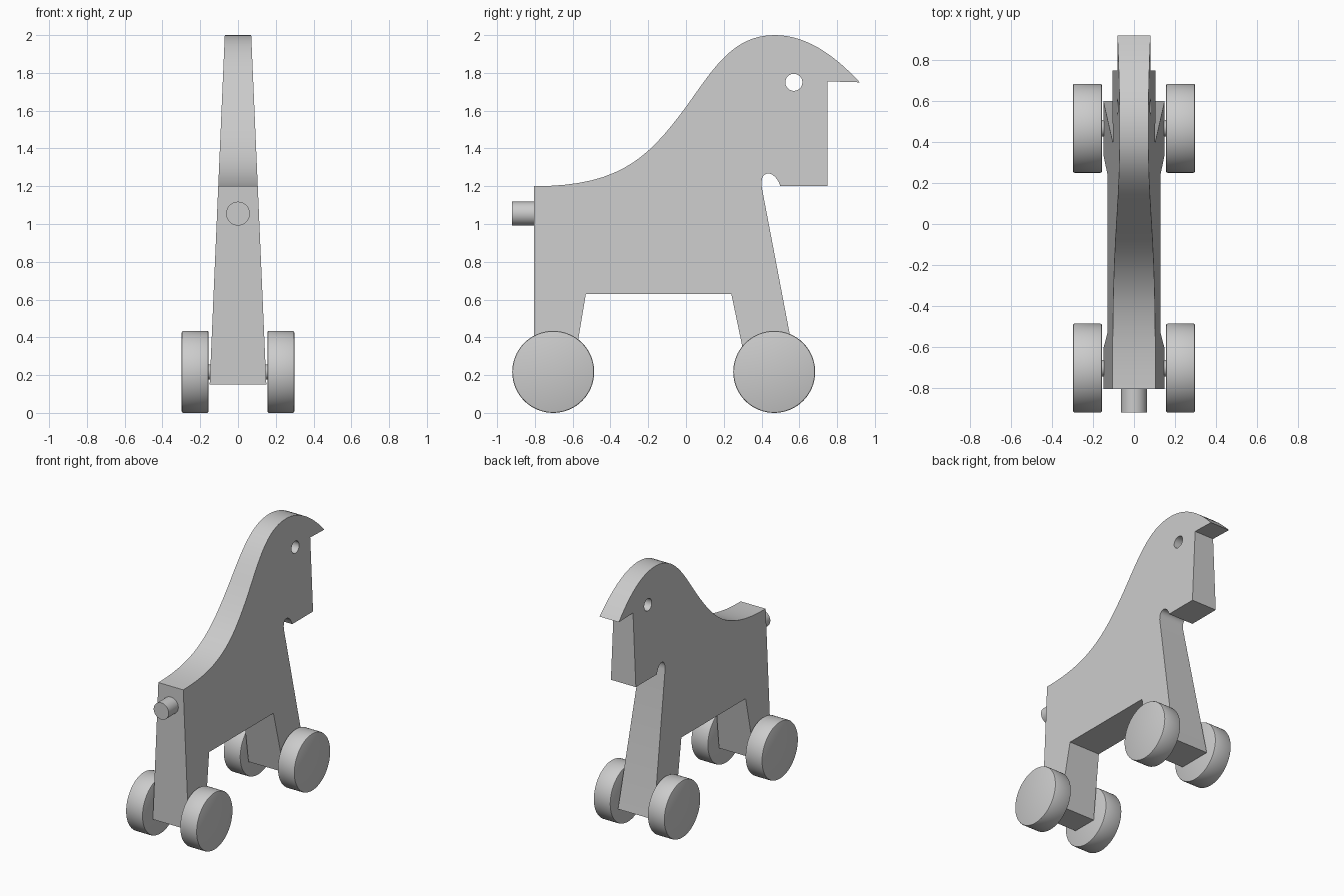
import bpy, bmesh, math
from mathutils import Vector
from mathutils.geometry import interpolate_bezier

cube = bpy.data.objects.get("Cube")
if cube:
    bpy.data.objects.remove(cube, do_unlink=True)


def activate(obj):
    bpy.ops.object.select_all(action='DESELECT')
    obj.select_set(True)
    bpy.context.view_layer.objects.active = obj


def smooth(obj):
    activate(obj)
    bpy.ops.object.shade_smooth_by_angle(angle=math.radians(30))


def cylinder(name, radius, length, location, axis, bevel=0.0):
    turn = (0, math.pi / 2, 0) if axis == 'X' else (math.pi / 2, 0, 0)
    bpy.ops.mesh.primitive_cylinder_add(vertices=64, radius=radius, depth=length,
                                        location=location, rotation=turn)
    obj = bpy.context.object
    obj.name = name
    if bevel:
        mod = obj.modifiers.new("rounded_rim", 'BEVEL')
        mod.width = bevel
        mod.segments = 2
        bpy.ops.object.modifier_apply(modifier=mod.name)
    smooth(obj)
    return obj


def bezier(points, steps=16):
    return [tuple(p)[:2] for p in interpolate_bezier(*[Vector(p) for p in points], steps)]


def half_width(z):
    # The plank narrows evenly from the feet to the crest
    return 0.15 - 0.08 * (z - 0.15) / 1.85


# Side outline: hind leg, belly, foreleg, throat notch, muzzle, then back along the mane
outline = [(-0.805, 0.15), (-0.61, 0.15), (-0.53, 0.63), (0.24, 0.63), (0.34, 0.15), (0.6, 0.15)]
outline += bezier([(0.4, 1.2), (0.39, 1.29), (0.47, 1.29), (0.5, 1.2)], 12)
outline += [(0.75, 1.2), (0.75, 1.755)]
outline += bezier([(0.92, 1.75), (0.79, 1.89), (0.64, 2), (0.47, 2)])
outline += bezier([(0.47, 2), (0.25, 2), (0.15, 1.83), (0, 1.62)])[1:]
outline += bezier([(0, 1.62), (-0.2, 1.35), (-0.35, 1.2), (-0.805, 1.2)])[1:]

# Tapered body plank
bm = bmesh.new()
left, right = [[bm.verts.new((side * half_width(z), y, z)) for y, z in outline]
               for side in (1, -1)]
bm.faces.new(left)
bm.faces.new(right[::-1])
for i in range(len(outline)):
    j = (i + 1) % len(outline)
    bm.faces.new((left[j], left[i], right[i], right[j]))
bmesh.ops.recalc_face_normals(bm, faces=bm.faces[:])
mesh = bpy.data.meshes.new("horse_body")
bm.to_mesh(mesh)
bm.free()
body = bpy.data.objects.new("horse_body", mesh)
bpy.context.collection.objects.link(body)

# Eye hole drilled right through the head
drill = cylinder("eye_drill", 0.045, 0.6, (0, 0.571, 1.75), 'X')
drill.hide_render = True
activate(body)
cut = body.modifiers.new("eye_hole", 'BOOLEAN')
cut.operation = 'DIFFERENCE'
cut.solver = 'EXACT'
cut.object = drill
bpy.ops.object.modifier_apply(modifier=cut.name)
bpy.data.objects.remove(drill, do_unlink=True)
smooth(body)

# Tail peg
cylinder("tail_peg", 0.063, 0.16, (0, -0.84, 1.055), 'Y')

# Axles and wheels
for end, y in (("hind", -0.703), ("fore", 0.467)):
    cylinder(end + "_axle", 0.04, 0.4, (0, y, 0.217), 'X')
    for side, sign in (("left", 1), ("right", -1)):
        cylinder(f"{end}_{side}_wheel", 0.217, 0.142, (sign * 0.227, y, 0.217), 'X', 0.008)
